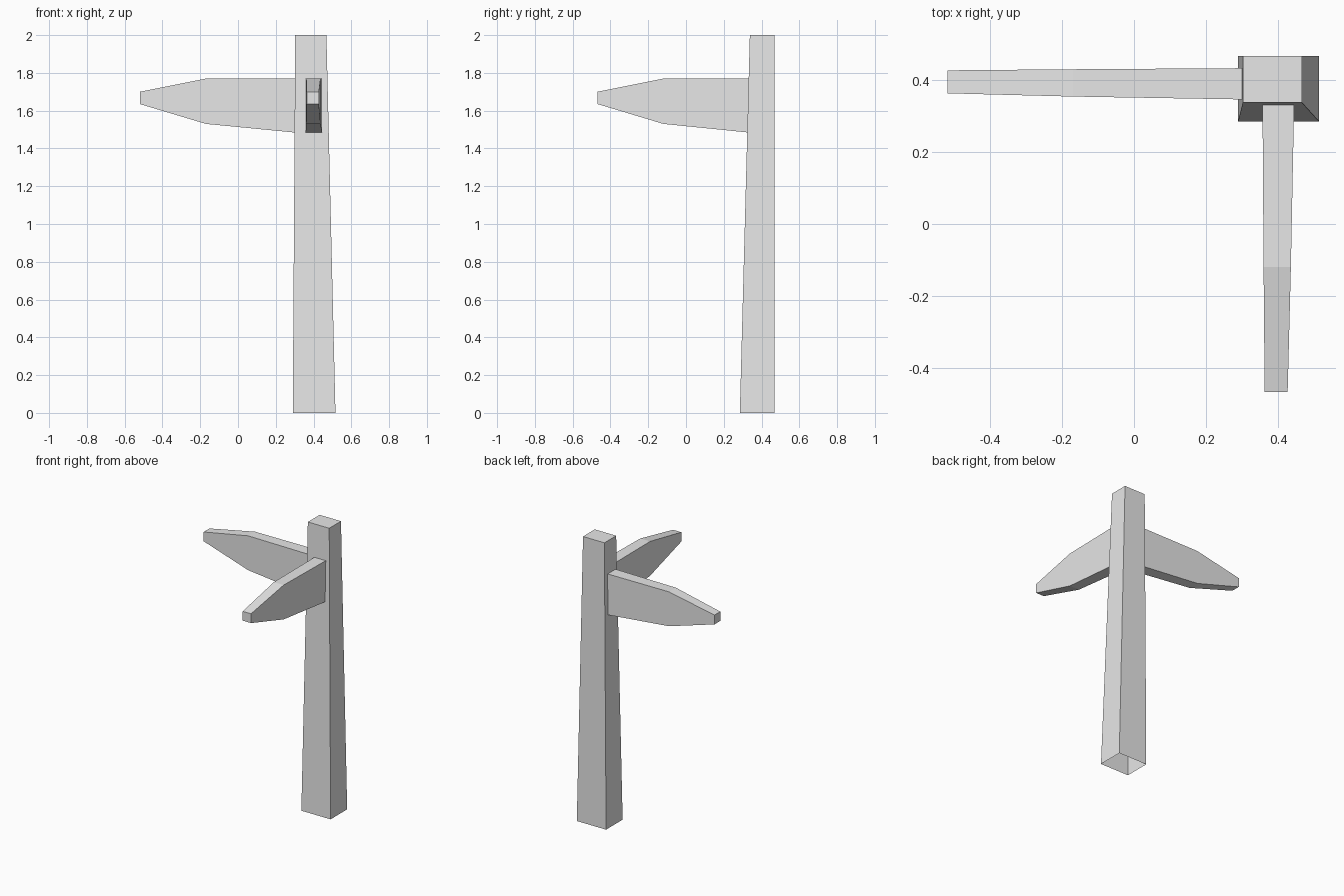
import bpy
import bmesh

cube = bpy.data.objects.get("Cube")
if cube:
    bpy.data.objects.remove(cube, do_unlink=True)

# Single flat colour
grey = bpy.data.materials.new("light_grey")
grey.use_nodes = True
colour = (0.8, 0.8, 0.8, 1)
grey.diffuse_color = colour
grey.node_tree.nodes["Principled BSDF"].inputs["Base Color"].default_value = colour


def loft(name, rings, cap_start=True):
    """Join four-sided rings into a tapered solid."""
    bm = bmesh.new()
    loops = [[bm.verts.new(p) for p in ring] for ring in rings]
    for a, b in zip(loops, loops[1:]):
        for i in range(4):
            j = (i + 1) % 4
            bm.faces.new((a[i], a[j], b[j], b[i]))
    if cap_start:
        bm.faces.new(loops[0][::-1])
    bm.faces.new(loops[-1])
    bmesh.ops.recalc_face_normals(bm, faces=bm.faces)
    mesh = bpy.data.meshes.new(name)
    bm.to_mesh(mesh)
    bm.free()
    mesh.materials.append(grey)
    obj = bpy.data.objects.new(name, mesh)
    bpy.context.collection.objects.link(obj)
    return obj


def rect(x0, x1, y0, y1, z):
    return [(x0, y0, z), (x1, y0, z), (x1, y1, z), (x0, y1, z)]


# Tapered post, open underneath
loft("post", [rect(0.29, 0.516, 0.285, 0.468, 0),
              rect(0.303, 0.468, 0.338, 0.468, 2)], cap_start=False)


def sign_arm(name, stations, along_x):
    """Each station: distance along, side low, side high, bottom, top."""
    rings = []
    for d, s0, s1, z0, z1 in stations:
        ring = [(s0, z0), (s1, z0), (s1, z1), (s0, z1)]
        rings.append([(d, s, z) if along_x else (s, d, z) for s, z in ring])
    return loft(name, rings)


# Pointing arms, wide at the post and blunt at the tip
sign_arm("right_arm", [(0.305, 0.347, 0.434, 1.484, 1.77),
                       (-0.17, 0.355, 0.431, 1.53, 1.77),
                       (-0.52, 0.364, 0.428, 1.635, 1.70)], True)
sign_arm("front_arm", [(0.335, 0.358, 0.446, 1.484, 1.77),
                       (-0.12, 0.361, 0.437, 1.53, 1.77),
                       (-0.468, 0.364, 0.428, 1.635, 1.70)], False)
